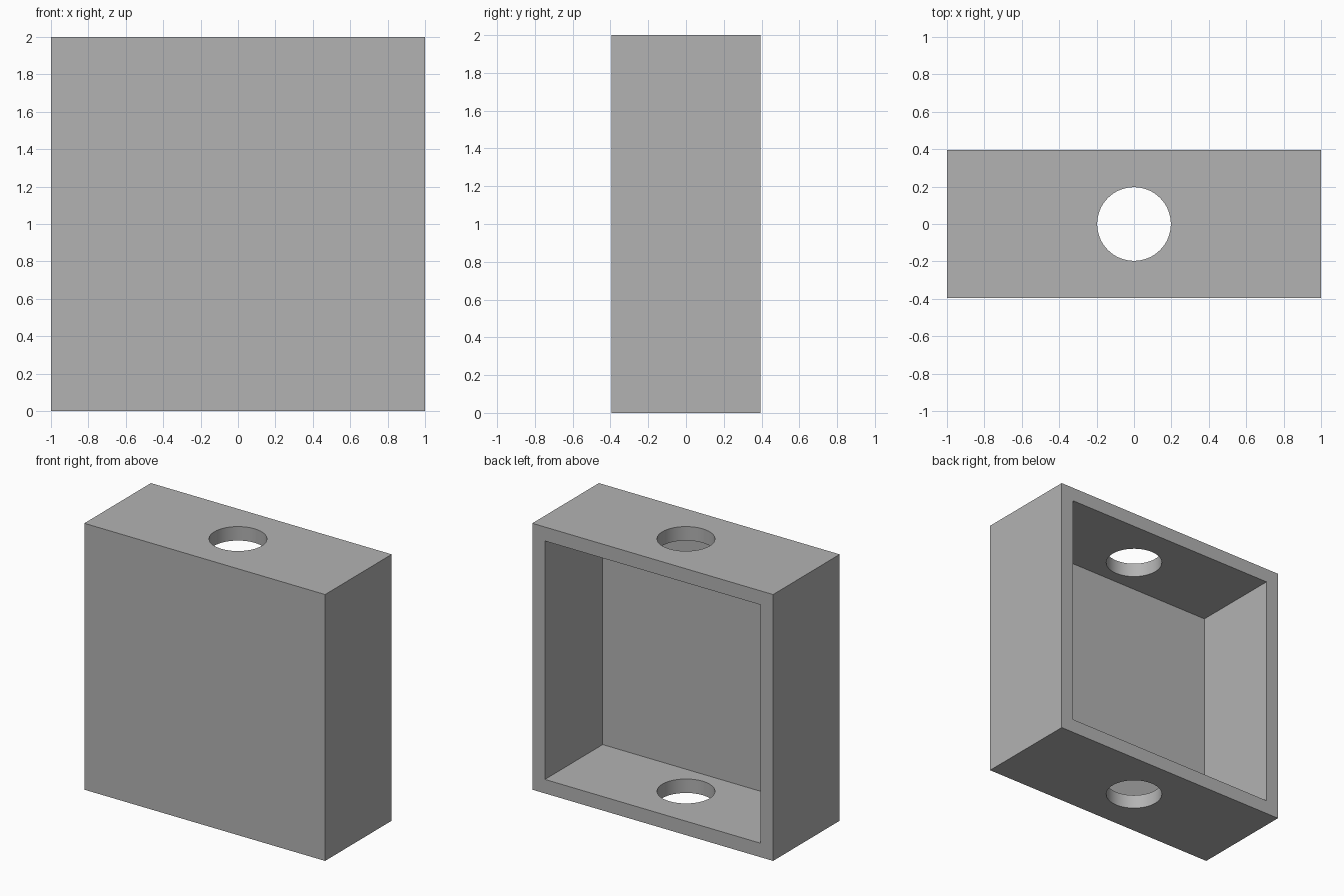
import bpy

cube = bpy.data.objects.get("Cube")
if cube:
    bpy.data.objects.remove(cube, do_unlink=True)

W, D, H = 2.0, 0.79, 2.0   # outer size
T = 0.105                  # wall thickness
R = 0.197                  # cable hole radius

grey = bpy.data.materials.new("plain_grey")
grey.use_nodes = True
colour = (0.45, 0.45, 0.45, 1)
grey.diffuse_color = colour
grey.node_tree.nodes["Principled BSDF"].inputs["Base Color"].default_value = colour


def box(name, size, centre):
    bpy.ops.mesh.primitive_cube_add(size=1, location=centre)
    ob = bpy.context.object
    ob.name = name
    ob.scale = size
    bpy.ops.object.transform_apply(location=True, rotation=False, scale=True)
    ob.data.materials.append(grey)
    return ob


def cut(target, cutter):
    mod = target.modifiers.new(cutter.name, 'BOOLEAN')
    mod.operation = 'DIFFERENCE'
    mod.solver = 'EXACT'
    mod.object = cutter
    bpy.context.view_layer.objects.active = target
    bpy.ops.object.modifier_apply(modifier=mod.name)
    bpy.data.objects.remove(cutter, do_unlink=True)


# Box body, hollowed from the open back
body = box("open_box", (W, D, H), (0, 0, H / 2))
cut(body, box("cavity_cutter", (W - 2 * T, D, H - 2 * T), (0, T, H / 2)))

# Round hole straight through the top and bottom walls
bpy.ops.mesh.primitive_cylinder_add(vertices=64, radius=R, depth=H + 1,
                                    location=(0, 0, H / 2))
drill = bpy.context.object
drill.name = "hole_cutter"
drill.data.materials.append(grey)
cut(body, drill)

# Smooth hole walls, crisp box edges
bpy.ops.object.select_all(action='DESELECT')
body.select_set(True)
bpy.context.view_layer.objects.active = body
bpy.ops.object.shade_smooth_by_angle(angle=0.52)
